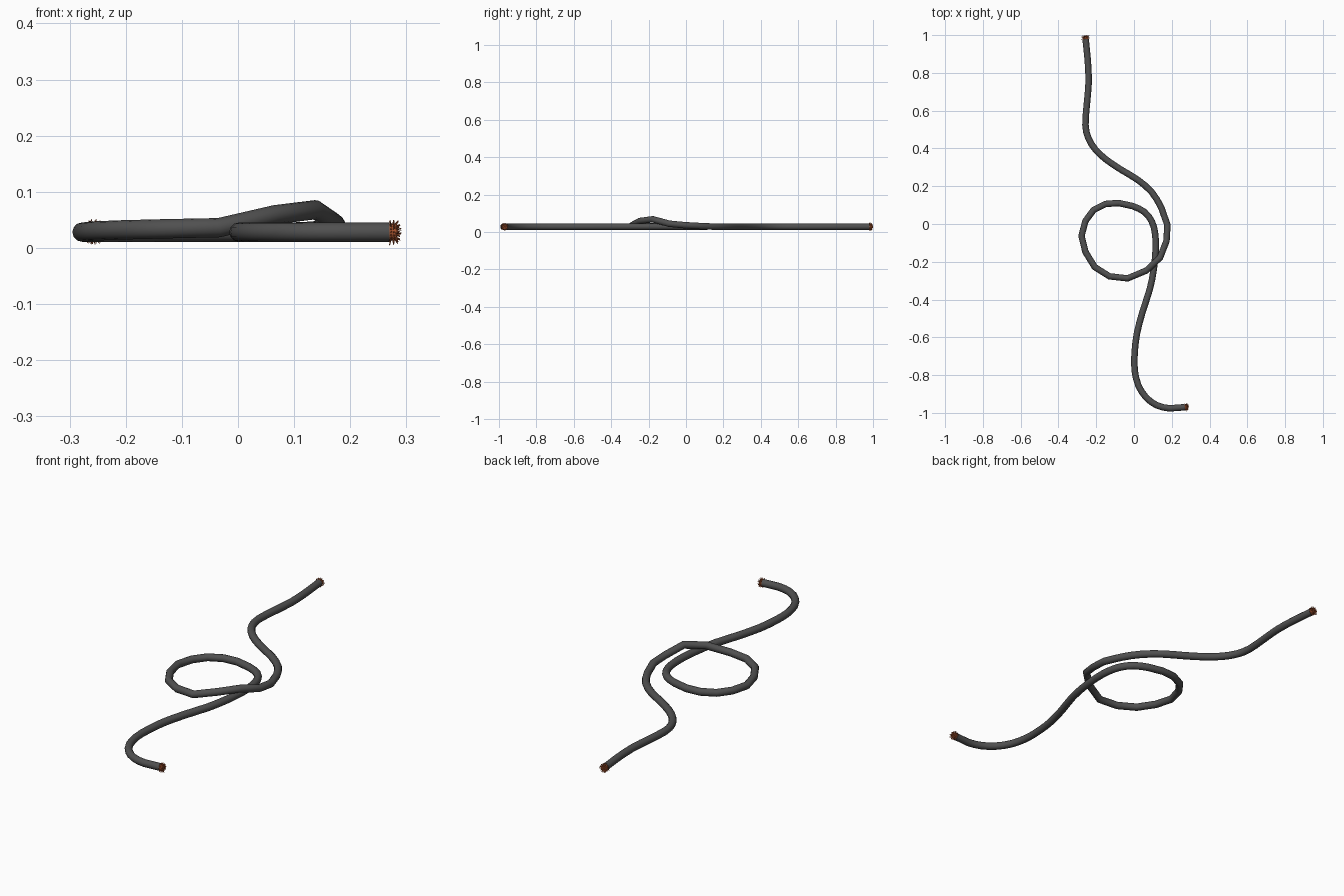
import bpy, bmesh, math, random
from mathutils import Vector, Matrix

if "Cube" in bpy.data.objects:
    bpy.data.objects.remove(bpy.data.objects["Cube"])

random.seed(4)
R = 0.0172   # cable radius
Z = 0.028    # resting height of the cable axis


def material(name, col):
    m = bpy.data.materials.new(name)
    m.diffuse_color = (*col, 1)
    m.use_nodes = True
    m.node_tree.nodes["Principled BSDF"].inputs["Base Color"].default_value = m.diffuse_color
    return m


rubber = material("dark rubber", (0.08, 0.08, 0.08))
copper = material("copper", (0.42, 0.095, 0.03))

# Cable path: straight lead, S-bend, one loop crossing over itself, hooked tail
flat_a = [(-.256, .979), (-.245, .87), (-.24, .75), (-.25, .63), (-.257, .525), (-.242, .455),
          (-.205, .395), (-.145, .339), (-.066, .286), (.018, .235), (.093, .17)]
raised = [(.145, .085, .031), (.177, -.005, .036), (.172, -.09, .044), (.138, -.178, .068),
          (.066, -.246, .059), (-.034, -.288, .036), (-.13, -.277, .034), (-.208, -.228, .032),
          (-.257, -.148, .030)]
flat_b = [(-.278, -.063), (-.257, .016), (-.214, .074), (-.15, .106), (-.082, .111), (-.008, .095),
          (.056, .063), (.095, .012), (.112, -.053), (.115, -.132), (.105, -.238), (.084, -.344),
          (.045, -.466), (.015, -.582), (.003, -.688), (.004, -.778), (.024, -.857), (.064, -.918),
          (.119, -.959), (.188, -.976), (.269, -.970)]
knots = ([Vector((x, y, Z)) for x, y in flat_a] + [Vector(p) for p in raised]
         + [Vector((x, y, Z)) for x, y in flat_b])

# Smooth the two leads with in-between points; the loop keeps its coarse segments
path = []
for i, p in enumerate(knots):
    path.append(p)
    if 0 < i < len(knots) - 2 and (i < 11 or i > 24):
        path.append((p + knots[i + 1]) * .5625 - (knots[i - 1] + knots[i + 2]) * .0625)

# Rubber cable: bevelled polyline turned into a mesh
curve = bpy.data.curves.new("cable", 'CURVE')
curve.dimensions = '3D'
curve.bevel_depth = R
curve.bevel_resolution = 4
curve.use_fill_caps = True
spline = curve.splines.new('POLY')
spline.points.add(len(path) - 1)
for pt, co in zip(spline.points, path):
    pt.co = (*co, 1)
cable = bpy.data.objects.new("cable", curve)
bpy.context.collection.objects.link(cable)
curve.materials.append(rubber)
bpy.context.view_layer.objects.active = cable
cable.select_set(True)
bpy.ops.object.convert(target='MESH')
bpy.ops.object.shade_smooth_by_angle(angle=math.radians(50))


def spike(bm, base, direction, length, radius):
    """Thin cone-like wire tip leaving base along direction."""
    rot = direction.to_track_quat('Z', 'Y').to_matrix().to_4x4()
    mat = Matrix.Translation(base + direction * length / 2) @ rot
    bmesh.ops.create_cone(bm, cap_ends=True, segments=5, radius1=radius, radius2=radius * .3,
                          depth=length, matrix=mat)


def frayed_end(name, tip, before):
    """Copper core stub with rings of strands splaying outwards."""
    bm = bmesh.new()
    core = .0155
    bmesh.ops.create_cone(bm, cap_ends=True, segments=20, radius1=core, radius2=core * .95, depth=0.013,
                          matrix=Matrix.Translation((0, 0, .0065)))
    # (base radius, base height, outward lean in degrees, strand count)
    for radius, height, lean, count in ((0, .012, 0, 1), (.005, .012, 10, 7), (.010, .012, 30, 12),
                                        (.0135, .011, 55, 18), (.0135, .007, 80, 18),
                                        (.0135, .003, 100, 18)):
        for i in range(count):
            a = math.tau * i / count + random.uniform(-.1, .1)
            out = Vector((math.cos(a), math.sin(a), 0))
            t = math.radians(lean)
            d = out * math.sin(t) + Vector((0, 0, math.cos(t)))
            spike(bm, out * radius + Vector((0, 0, height)), d, random.uniform(.008, .0105), .0017)
    rot = (tip - before).to_track_quat('Z', 'Y').to_matrix().to_4x4()
    bm.transform(Matrix.Translation(tip) @ rot)
    me = bpy.data.meshes.new(name)
    bm.to_mesh(me)
    bm.free()
    me.materials.append(copper)
    bpy.context.collection.objects.link(bpy.data.objects.new(name, me))


frayed_end("copper_strands_back", path[0], path[1])
frayed_end("copper_strands_front", path[-1], path[-2])
